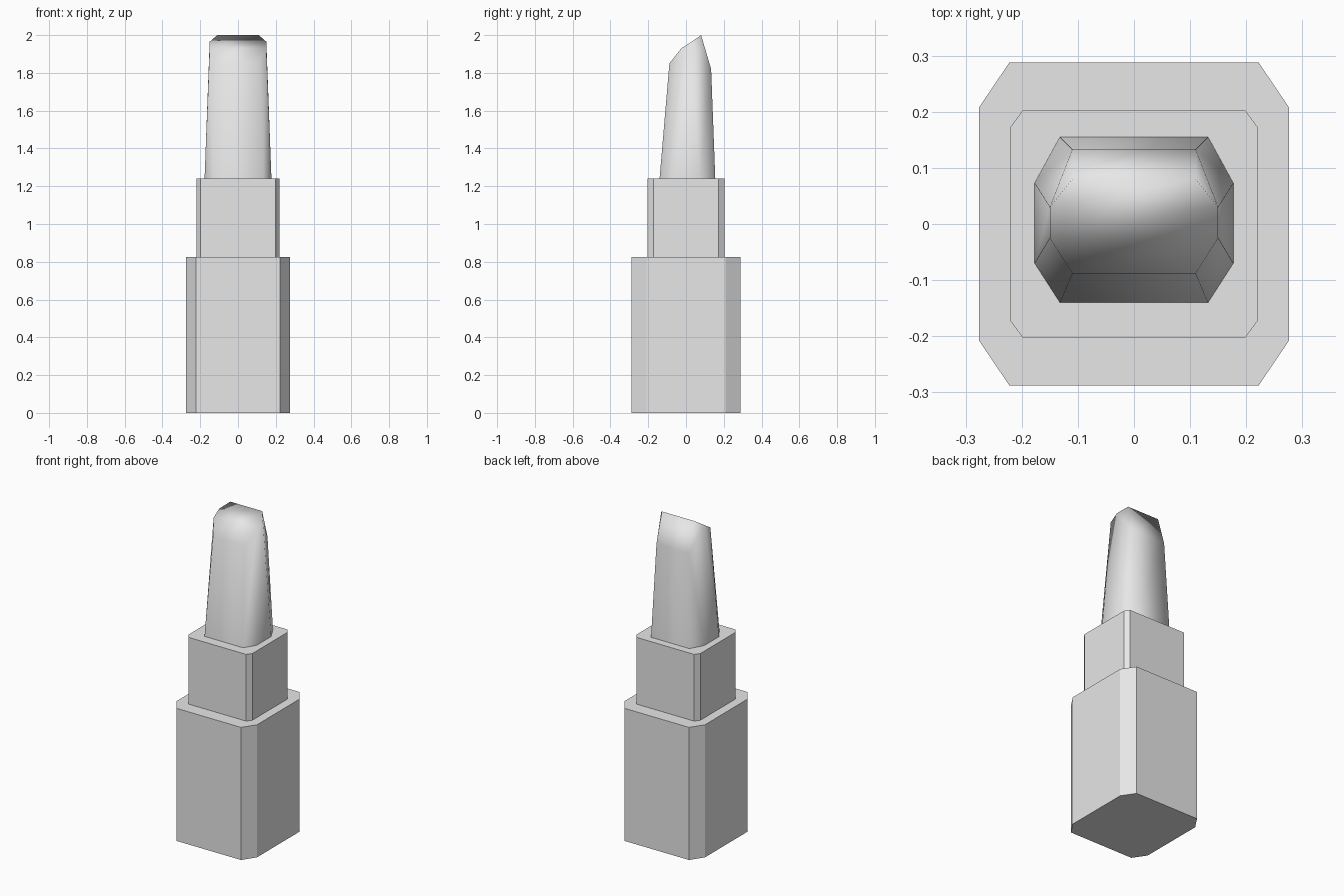
import bpy
import bmesh

cube = bpy.data.objects.get("Cube")
if cube:
    bpy.data.objects.remove(cube, do_unlink=True)

grey = bpy.data.materials.new("plain_grey")
grey.use_nodes = True
grey.diffuse_color = (0.8, 0.8, 0.8, 1)
grey.node_tree.nodes["Principled BSDF"].inputs["Base Color"].default_value = (0.8, 0.8, 0.8, 1)


def finish(name, bm, smooth=False):
    bmesh.ops.recalc_face_normals(bm, faces=bm.faces[:])
    for f in bm.faces:
        f.smooth = smooth
    mesh = bpy.data.meshes.new(name)
    bm.to_mesh(mesh)
    bm.free()
    mesh.materials.append(grey)
    obj = bpy.data.objects.new(name, mesh)
    bpy.context.collection.objects.link(obj)
    return obj


def mirrored_ring(bm, half):
    """Right half of a ring, front to back, followed by its mirror image."""
    right = [bm.verts.new(p) for p in half]
    left = [bm.verts.new((-x, y, z)) for x, y, z in half]
    return right, left


def chamfered_block(name, x, y, cut_x, cut_y, z0, z1):
    bm = bmesh.new()
    outline = [(cut_x, -y), (x, -cut_y), (x, cut_y), (cut_x, y)]
    right, left = mirrored_ring(bm, [(px, py, z0) for px, py in outline])
    base = bm.faces.new(right + left[::-1])
    top = bmesh.ops.extrude_face_region(bm, geom=[base])
    verts = [v for v in top["geom"] if isinstance(v, bmesh.types.BMVert)]
    bmesh.ops.translate(bm, verts=verts, vec=(0, 0, z1 - z0))
    # Keep the lower cap closed
    if not any(all(abs(v.co.z - z0) < 1e-5 for v in f.verts) for f in bm.faces):
        bm.faces.new(right + left[::-1])
    return finish(name, bm)


# Case and inner collar
chamfered_block("base_case", 0.276, 0.288, 0.222, 0.208, 0, 0.825)
chamfered_block("collar", 0.22, 0.203, 0.198, 0.173, 0.825, 1.24)

# Tapered stick with a slanted tip
bm = bmesh.new()
low_r, low_l = mirrored_ring(bm, [(0.132, -0.14, 1.24), (0.177, -0.07, 1.24),
                                  (0.177, 0.073, 1.24), (0.132, 0.155, 1.24)])
top_r, top_l = mirrored_ring(bm, [(0.11, -0.088, 1.85), (0.15, -0.025, 1.93),
                                  (0.15, 0.03, 1.965), (0.11, 0.08, 2.0),
                                  (0.11, 0.133, 1.82)])
for low, top in ((low_r, top_r), (low_l, top_l)):
    bm.faces.new((low[0], low[1], top[1], top[0]))
    bm.faces.new((low[1], low[2], top[2], top[1]))
    bm.faces.new((low[2], low[3], top[4], top[2]))
    bm.faces.new((top[2], top[4], top[3]))

# Front, back and tip strips join the two halves
bm.faces.new((low_l[0], low_r[0], top_r[0], top_l[0]))
bm.faces.new((low_r[3], low_l[3], top_l[4], top_r[4]))
for i in range(4):
    bm.faces.new((top_l[i], top_r[i], top_r[i + 1], top_l[i + 1]))
finish("stick", bm, smooth=True)
